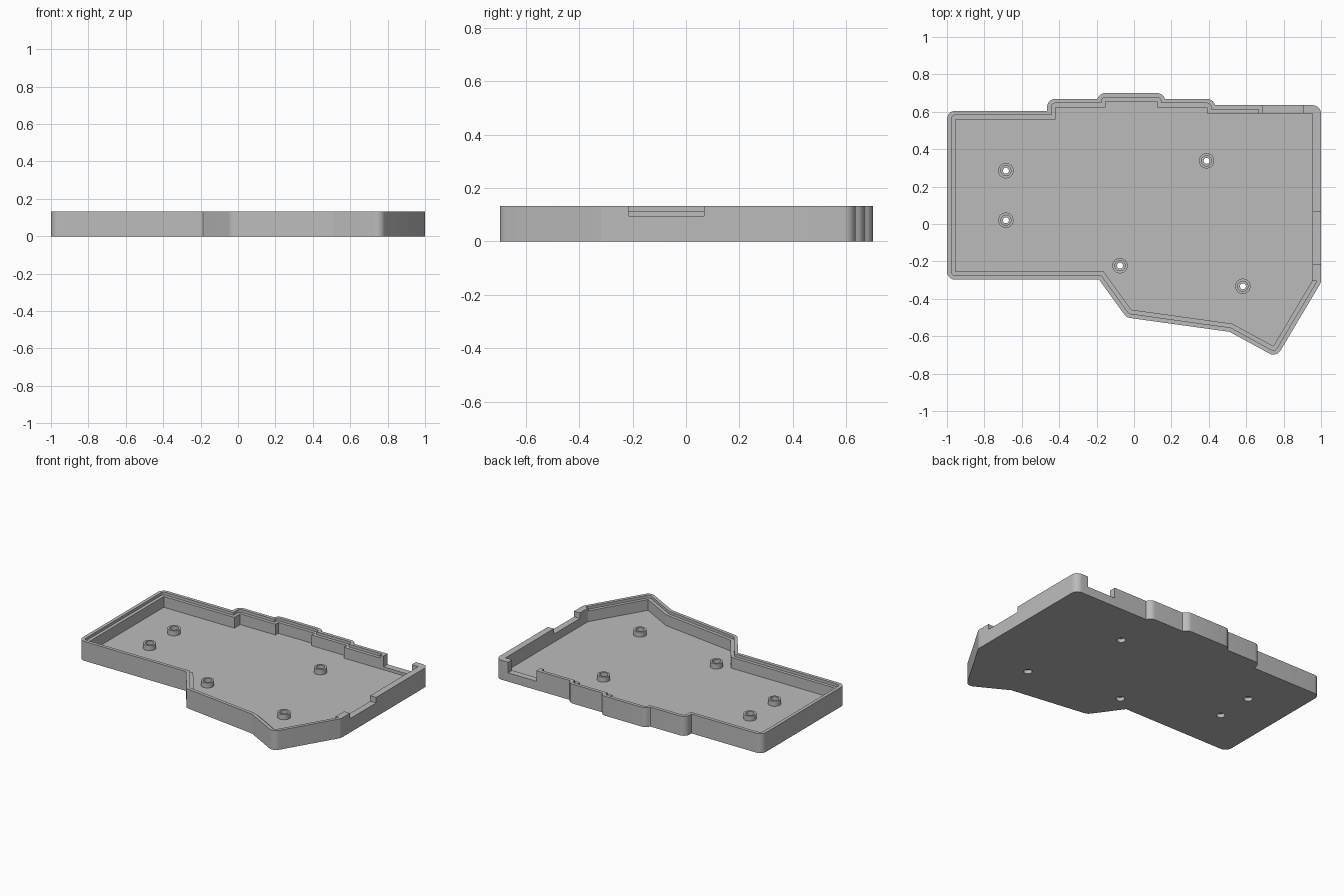
import bpy
import bmesh
import math
from mathutils import Vector, Matrix
from mathutils.geometry import intersect_point_line

old = bpy.data.objects.get("Cube")
if old:
    bpy.data.objects.remove(old, do_unlink=True)

HEIGHT, FLOOR, LEDGE = 0.133, 0.04, 0.114
WALL, STEP = 0.045, 0.022

grey = bpy.data.materials.new("plain grey")
grey.use_nodes = True
grey.diffuse_color = (0.5, 0.5, 0.5, 1)
grey.node_tree.nodes["Principled BSDF"].inputs["Base Color"].default_value = grey.diffuse_color

# Cavity outline, counter-clockwise
cavity = [Vector(p) for p in (
    (-0.955, -0.253), (-0.163, -0.253), (-0.015, -0.458), (0.525, -0.533),
    (0.745, -0.653), (0.955, -0.30), (0.955, 0.59), (0.39, 0.59),
    (0.39, 0.624), (0.122, 0.624), (0.122, 0.655), (-0.153, 0.655),
    (-0.153, 0.624), (-0.42, 0.624), (-0.42, 0.56), (-0.955, 0.56))]


def gap(p, poly):
    """Distance from a point to the outline."""
    best = 9
    for i, b in enumerate(poly):
        a = poly[i - 1]
        t = min(max(intersect_point_line(p, a, b)[1], 0), 1)
        best = min(best, (p - a.lerp(b, t)).length)
    return best


def offset(poly, d, steps=8):
    """Grow an outline: round the convex corners, keep the concave ones sharp."""
    pts = []
    for i, p in enumerate(poly):
        e1 = (p - poly[i - 1]).normalized()
        e2 = (poly[(i + 1) % len(poly)] - p).normalized()
        n1, n2 = Vector((e1.y, -e1.x)), Vector((e2.y, -e2.x))
        if e1.x * e2.y - e1.y * e2.x > 0:
            a = math.atan2(n1.y, n1.x)
            turn = math.acos(max(-1, min(1, n1.dot(n2))))
            arc = [a + turn * k / steps for k in range(steps + 1)]
            pts += [p + d * Vector((math.cos(t), math.sin(t))) for t in arc]
        else:
            pts.append(p + (n1 + n2) * d / (1 + n1.dot(n2)))
    return [p for p in pts if gap(p, poly) > d - 1e-4]


def prism(name, poly, z0, z1):
    """Solid with a flat outline between two heights."""
    bm = bmesh.new()
    base = bm.faces.new([bm.verts.new((p[0], p[1], z0)) for p in poly])
    top = bmesh.ops.extrude_face_region(bm, geom=[base])["geom"]
    bmesh.ops.translate(bm, vec=(0, 0, z1 - z0),
                        verts=[v for v in top if isinstance(v, bmesh.types.BMVert)])
    bmesh.ops.recalc_face_normals(bm, faces=bm.faces)
    mesh = bpy.data.meshes.new(name)
    bm.to_mesh(mesh)
    bm.free()
    mesh.materials.append(grey)
    ob = bpy.data.objects.new(name, mesh)
    bpy.context.collection.objects.link(ob)
    return ob


def box(name, x0, x1, y0, y1, z0, z1):
    return prism(name, [(x0, y0), (x1, y0), (x1, y1), (x0, y1)], z0, z1)


def cylinder(name, centre, radius, z0, z1, sides=32):
    turns = [math.tau * k / sides for k in range(sides)]
    return prism(name, [(centre[0] + radius * math.cos(t), centre[1] + radius * math.sin(t))
                        for t in turns], z0, z1)


def combine(target, tool, operation="DIFFERENCE"):
    """Apply one boolean and discard the tool."""
    tool.hide_render = True
    mod = target.modifiers.new("shape", "BOOLEAN")
    mod.operation = operation
    mod.solver = "EXACT"
    mod.object = tool
    bpy.context.view_layer.objects.active = target
    bpy.ops.object.modifier_apply(modifier=mod.name)
    bpy.data.objects.remove(tool, do_unlink=True)


# Tray with its cavity
tray = prism("case_tray", offset(cavity, WALL), 0, HEIGHT)
combine(tray, prism("cavity_cutter", cavity, FLOOR, 0.3))

# Stepped rim, left out along the right-hand wall and back corner
rim = prism("rim_cutter", offset(cavity, STEP), LEDGE, 0.25)
combine(rim, box("rim_stop", 0.665, 1.2, -0.305, 0.8, 0.05, 0.4))
combine(tray, rim)

# Openings in the side and back walls
combine(tray, box("side_opening", 0.9, 1.1, -0.215, 0.068, 0.095, 0.3))
combine(tray, box("back_opening", 0.69, 0.905, 0.55, 0.8, 0.06, 0.3))

# Screw posts with stepped holes
posts = [(-0.685, 0.285), (-0.685, 0.02), (0.388, 0.338), (-0.075, -0.223), (0.582, -0.333)]
for spot in posts:
    combine(tray, cylinder("screw_post", spot, 0.041, 0.02, 0.075), "UNION")
    combine(tray, cylinder("screw_hole", spot, 0.016, -0.1, 0.2))
    combine(tray, cylinder("upper_bore", spot, 0.027, 0.05, 0.2))
    combine(tray, cylinder("lower_bore", spot, 0.027, -0.1, 0.025))

# Smooth corners, sharp edges
bpy.ops.object.select_all(action="DESELECT")
tray.select_set(True)
bpy.context.view_layer.objects.active = tray
bpy.ops.object.shade_smooth_by_angle(angle=math.radians(20))
